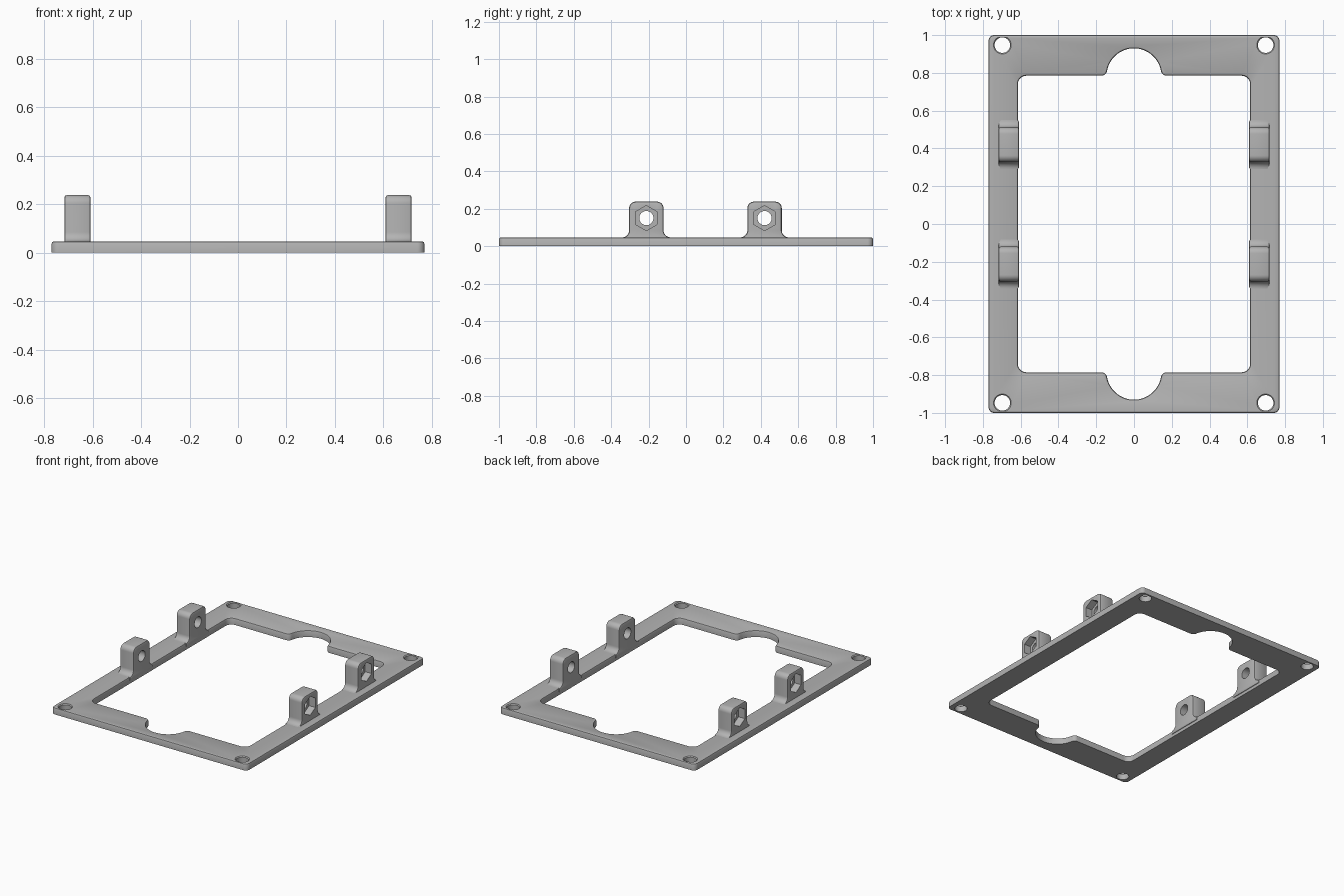
import bpy, bmesh
from math import sin, cos, pi, sqrt, atan2
from mathutils import Vector

if "Cube" in bpy.data.objects:
    bpy.data.objects.remove(bpy.data.objects["Cube"])

grey = bpy.data.materials.new("light grey")
grey.use_nodes = True
grey.diffuse_color = (0.45, 0.45, 0.45, 1)
grey.node_tree.nodes["Principled BSDF"].inputs["Base Color"].default_value = (0.45, 0.45, 0.45, 1)


def arc(cx, cy, r, a0, a1, n=8):
    return [Vector((cx + r * cos(a0 + (a1 - a0) * i / n),
                    cy + r * sin(a0 + (a1 - a0) * i / n))) for i in range(n + 1)]


def clean(pts):
    return [p for i, p in enumerate(pts) if (p - pts[i - 1]).length > 1e-5]


def offset(pts, d):
    """Move a counter-clockwise outline outwards by d."""
    out = []
    for i, p in enumerate(pts):
        a = (p - pts[i - 1]).normalized()
        b = (pts[(i + 1) % len(pts)] - p).normalized()
        na, nb = Vector((a.y, -a.x)), Vector((b.y, -b.x))
        out.append(p + (na + nb) * d / (1 + na.dot(nb)))
    return out


def ring(bm, pts, h, place):
    vs = [bm.verts.new(place(p.x, p.y, h)) for p in pts]
    return [bm.edges.new((v, vs[i - 1])) for i, v in enumerate(vs)], vs


def wall(bm, pts, levels, place):
    """Loft an outline through (height, offset) levels; return the end loops."""
    rings = [ring(bm, offset(pts, d), h, place) for h, d in levels]
    for (_, a), (_, b) in zip(rings, rings[1:]):
        for i in range(len(a)):
            bm.faces.new((a[i - 1], a[i], b[i], b[i - 1]))
    return rings[0][0], rings[-1][0]


def fill(bm, *loops):
    bmesh.ops.triangle_fill(bm, edges=[e for l in loops for e in l], use_beauty=True)


def finish(bm, name):
    bmesh.ops.recalc_face_normals(bm, faces=bm.faces)
    me = bpy.data.meshes.new(name)
    bm.to_mesh(me)
    bm.free()
    me.materials.append(grey)
    ob = bpy.data.objects.new(name, me)
    bpy.context.collection.objects.link(ob)
    bpy.ops.object.select_all(action='DESELECT')
    ob.select_set(True)
    bpy.context.view_layer.objects.active = ob
    bpy.ops.object.shade_smooth_by_angle(angle=pi / 6)


def four_way(quarter):
    """Mirror a first-quadrant path into a closed outline."""
    half = quarter + [Vector((-p.x, p.y)) for p in reversed(quarter)]
    return clean(half + [-p for p in half])


# Frame plate with rounded corners, notched opening and screw holes
T, B = 0.047, 0.01
X, Y, R = 0.615, 0.785, 0.145
F = 0.03
fx = sqrt((R + F) ** 2 - F ** 2)
lean = atan2(F, fx)
outer = four_way(arc(0.74, 0.97, 0.03, 0, pi / 2))
opening = four_way(arc(X - 0.045, Y - 0.045, 0.045, 0, pi / 2)
                   + arc(fx, Y + F, F, 1.5 * pi, pi + lean)
                   + arc(0, Y, R, lean, pi / 2, 16))
flat = lambda u, v, h: (u, v, h)
bm = bmesh.new()
loops = [wall(bm, outer, [(0, 0), (T - B, 0), (T - B * 0.3, -B * 0.3), (T, -B)], flat)]
loops.append(wall(bm, opening, [(0, 0), (T - B, 0), (T - B * 0.3, B * 0.3), (T, B)], flat))
for sx in (-1, 1):
    for sy in (-1, 1):
        hole = clean(arc(0.697 * sx, 0.947 * sy, 0.041, 0, 2 * pi, 32))
        loops.append(wall(bm, hole, [(0, 0), (T - 0.006, 0), (T, 0.006)], flat))
fill(bm, *[l[0] for l in loops])
fill(bm, *[l[1] for l in loops])
finish(bm, "frame_plate")

# Upright lugs: bolt hole from inside, hexagonal nut pocket on the outside
W, TOP, C, FL = 0.092, 0.238, 0.035, 0.038
side = ([Vector((W + FL, 0.02))] + arc(W + FL, T + FL, FL, 1.5 * pi, pi)
        + arc(W - C, TOP - C, C, 0, pi / 2))
profile = side + [Vector((-p.x, p.y)) for p in reversed(side)]
bolt = clean(arc(0, 0.15, 0.038, 0, 2 * pi, 30))
hexagon = clean(arc(0, 0.15, 0.067, pi / 6, pi / 6 + 2 * pi, 6))
IN, OUT, STEP, E = 0.609, 0.717, 0.667, 0.01
for sx, word in ((-1, "right"), (1, "left")):
    for yc, end in ((-0.212, "front"), (0.42, "back")):
        place = lambda u, v, h: (sx * h, yc + u, v)
        bm = bmesh.new()
        body = wall(bm, profile, [(IN, -E), (IN + E * 0.3, -E * 0.3), (IN + E, 0),
                                  (OUT - E, 0), (OUT - E * 0.3, -E * 0.3), (OUT, -E)], place)
        bore = wall(bm, bolt, [(IN, 0), (STEP, 0)], place)
        pocket = wall(bm, hexagon, [(STEP, 0), (OUT, 0)], place)
        fill(bm, body[0], bore[0])
        fill(bm, bore[1], pocket[0])
        fill(bm, body[1], pocket[1])
        finish(bm, f"{end}_{word}_lug")
